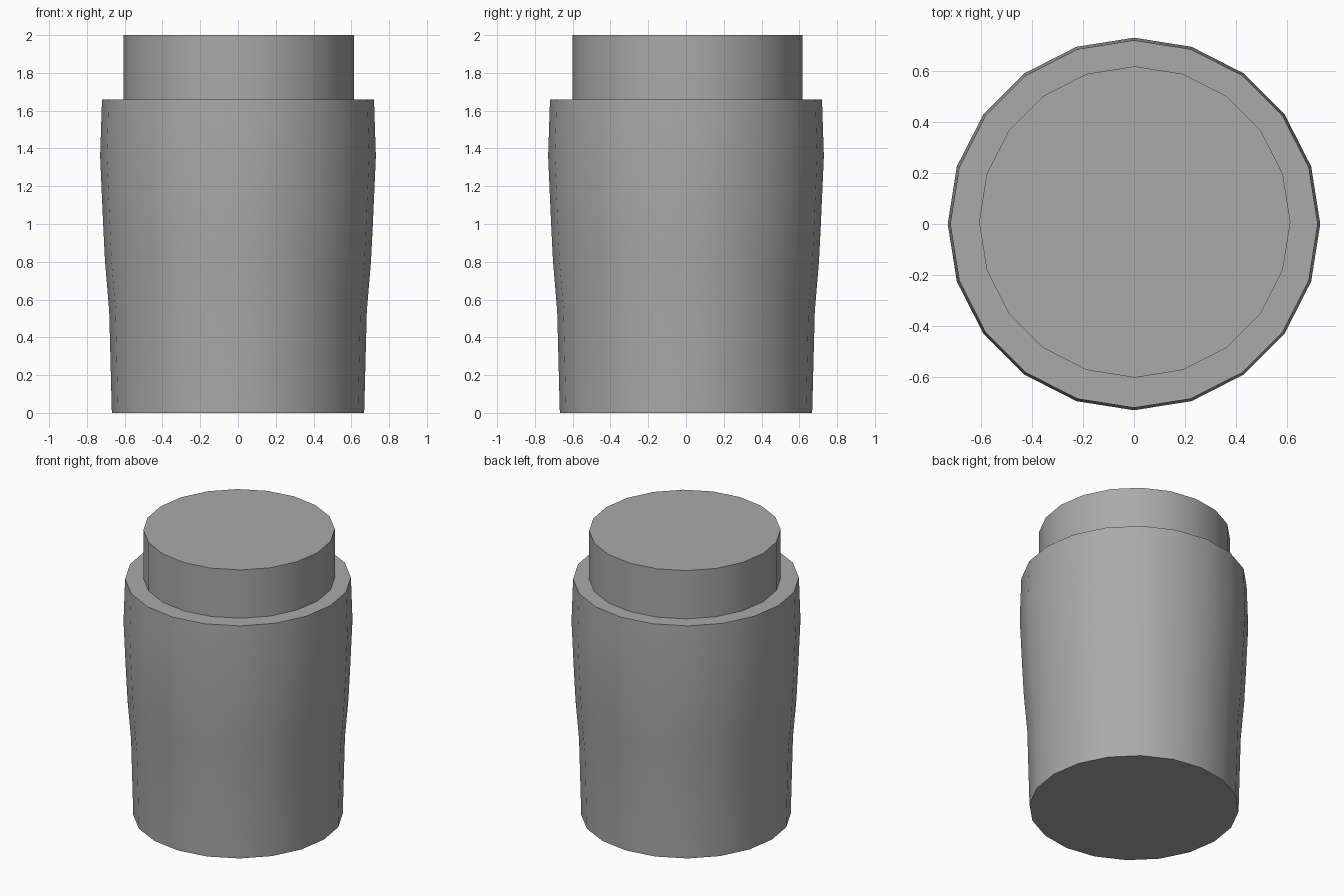
import bpy, bmesh
from math import radians, sin, cos, tau

cube = bpy.data.objects.get("Cube")
if cube:
    bpy.data.objects.remove(cube, do_unlink=True)

SIDES = 20

grey = bpy.data.materials.new("mid_grey")
grey.use_nodes = True
colour = (0.4, 0.4, 0.4, 1)
grey.diffuse_color = colour
grey.node_tree.nodes["Principled BSDF"].inputs["Base Color"].default_value = colour


def turned_part(name, profile, centre=(0, 0)):
    """Closed turned solid from (radius, height) rings, bottom to top."""
    bm = bmesh.new()
    rings = [[bm.verts.new((r * cos(tau * i / SIDES), r * sin(tau * i / SIDES), z))
              for i in range(SIDES)] for r, z in profile]
    for low, high in zip(rings, rings[1:]):
        for i in range(SIDES):
            j = (i + 1) % SIDES
            bm.faces.new((low[i], low[j], high[j], high[i]))
    bm.faces.new(rings[0][::-1])
    bm.faces.new(rings[-1])
    mesh = bpy.data.meshes.new(name)
    bm.to_mesh(mesh)
    bm.free()
    mesh.materials.append(grey)
    obj = bpy.data.objects.new(name, mesh)
    obj.location = (*centre, 0)
    bpy.context.collection.objects.link(obj)
    bpy.ops.object.select_all(action="DESELECT")
    obj.select_set(True)
    bpy.context.view_layer.objects.active = obj
    bpy.ops.object.shade_smooth_by_angle(angle=radians(30))
    return obj


# Gently swelling jar body
turned_part("jar_body", [(0.668, 0), (0.682, 0.54), (0.704, 0.8), (0.714, 1.0),
                         (0.73, 1.36), (0.72, 1.66)])

# Straight lid, set very slightly off centre
turned_part("lid", [(0.61, 1.66), (0.61, 2.0)], centre=(0.003, 0.008))
